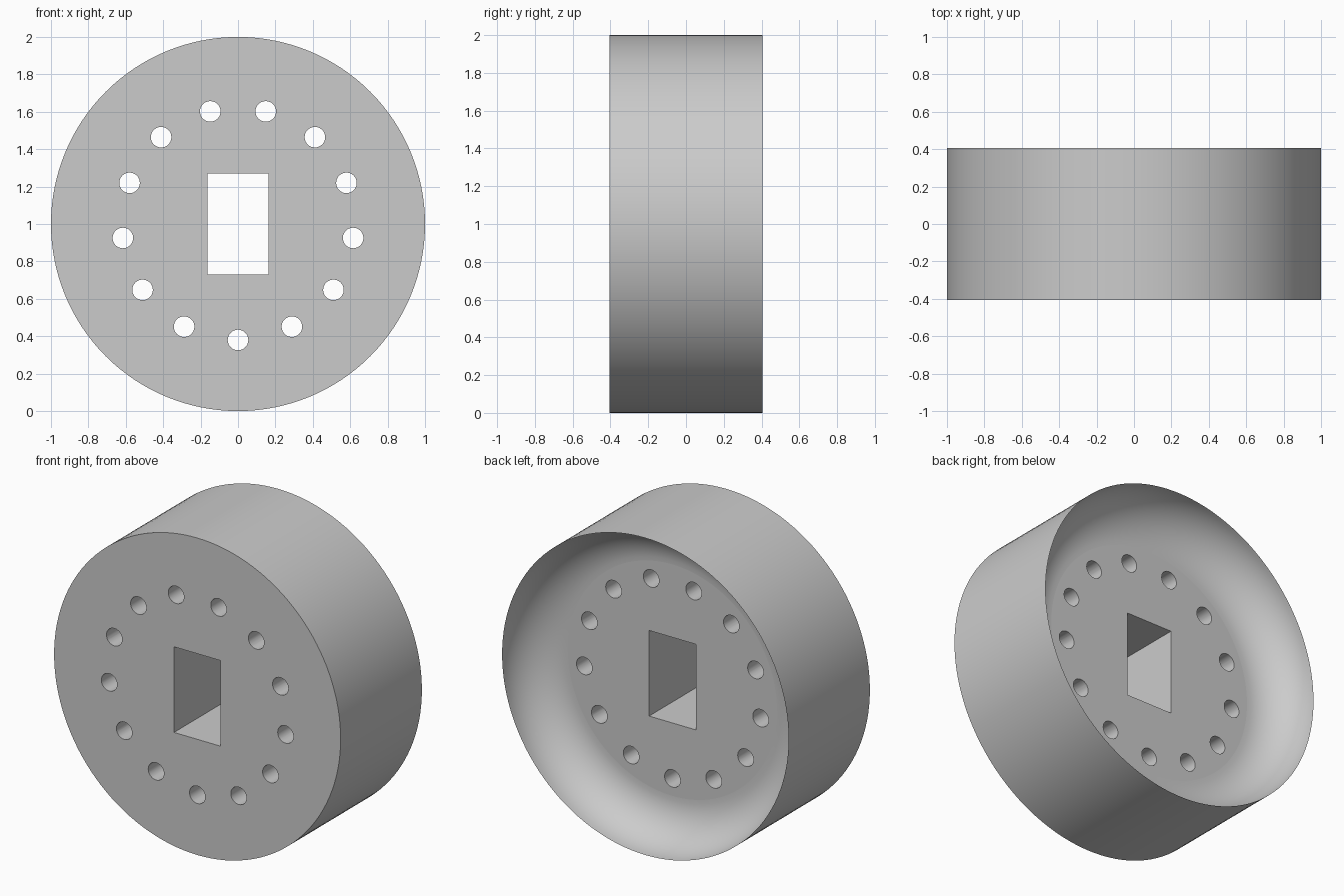
import bpy
import bmesh
from math import cos, sin, pi, radians
from mathutils import Matrix, Vector

cube = bpy.data.objects.get("Cube")
if cube:
    bpy.data.objects.remove(cube, do_unlink=True)

HALF = 0.405      # half of the disc thickness
DISH = 0.27       # depth and fillet radius of the hollow back
CENTRE = Vector((0, 0, 1))
ON_AXIS = Matrix.Translation(CENTRE) @ Matrix.Rotation(pi / 2, 4, "X")

grey = bpy.data.materials.new("plain grey")
grey.use_nodes = True
grey.diffuse_color = (0.6, 0.6, 0.6, 1)
grey.node_tree.nodes["Principled BSDF"].inputs["Base Color"].default_value = (0.6, 0.6, 0.6, 1)


def make_object(name, bm):
    bmesh.ops.recalc_face_normals(bm, faces=bm.faces)
    mesh = bpy.data.meshes.new(name)
    bm.to_mesh(mesh)
    bm.free()
    mesh.materials.append(grey)
    obj = bpy.data.objects.new(name, mesh)
    bpy.context.collection.objects.link(obj)
    return obj


# Disc: flat front, straight wall, sharp back rim curving down to a flat floor
bm = bmesh.new()
profile = [(0, -HALF), (1, -HALF), (1, HALF)]
for i in range(1, 17):
    a = pi / 2 * i / 16
    profile.append((1 - DISH + DISH * cos(a), HALF - DISH * sin(a)))
profile.append((0, HALF - DISH))
verts = [bm.verts.new((r, y, 1)) for r, y in profile]
edges = [bm.edges.new(pair) for pair in zip(verts, verts[1:])]
bmesh.ops.spin(bm, geom=verts + edges, cent=CENTRE, axis=(0, 1, 0),
               angle=2 * pi, steps=128, use_duplicate=False)
bmesh.ops.remove_doubles(bm, verts=bm.verts, dist=0.0001)
disc = make_object("dished_disc", bm)

# Cutters: a ring of round holes and a rectangular centre slot
bm = bmesh.new()
for i in range(13):
    a = 2 * pi * i / 13
    offset = Matrix.Translation((0.62 * sin(a), 0, -0.62 * cos(a)))
    bmesh.ops.create_cone(bm, cap_ends=True, segments=32, radius1=0.055,
                          radius2=0.055, depth=2, matrix=offset @ ON_AXIS)
bmesh.ops.create_cube(bm, size=1, matrix=Matrix.Translation(CENTRE)
                      @ Matrix.Diagonal((0.326, 2, 0.54, 1)))
cutter = make_object("hole_cutter", bm)
cutter.hide_render = True

cut = disc.modifiers.new("holes", "BOOLEAN")
cut.operation = "DIFFERENCE"
cut.solver = "EXACT"
cut.object = cutter
bpy.ops.object.select_all(action="DESELECT")
disc.select_set(True)
bpy.context.view_layer.objects.active = disc
bpy.ops.object.modifier_apply(modifier=cut.name)
bpy.data.objects.remove(cutter, do_unlink=True)

# Smooth curved walls, flat front and floor
bpy.ops.object.shade_smooth_by_angle(angle=radians(30))
for face in disc.data.polygons:
    if abs(face.normal.y) > 0.9999:
        face.use_smooth = False
